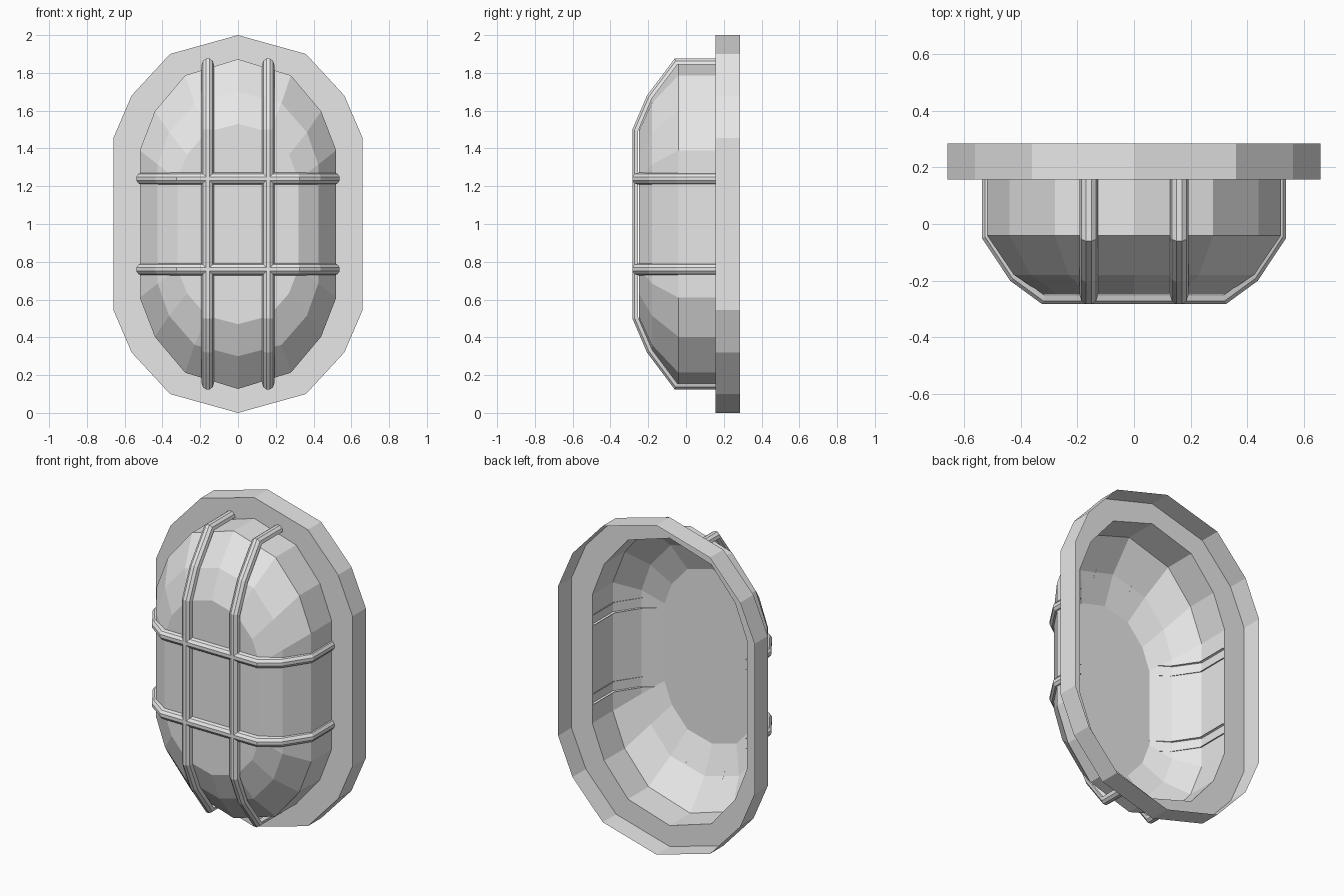
import bpy
import bmesh
from math import sin, cos, pi
from mathutils import Vector

cube = bpy.data.objects.get("Cube")
if cube:
    bpy.data.objects.remove(cube)

BACK, PLATE = 0.285, 0.157

grey = bpy.data.materials.new("light_grey")
grey.use_nodes = True
grey.diffuse_color = (0.8, 0.8, 0.8, 1)
grey.node_tree.nodes["Principled BSDF"].inputs["Base Color"].default_value = (0.8, 0.8, 0.8, 1)


def outline(quarter, y):
    """Mirror a quarter outline (x, height above middle) into a full loop."""
    right = quarter + [(x, -z) for x, z in reversed(quarter)]
    left = [(-x, z) for x, z in reversed(right[1:-1])]
    return [Vector((x, y, 1 + z)) for x, z in right + left]


def loft(name, rings, closed=True, cap_last=False):
    """Skin a list of equal-length point rings."""
    bm = bmesh.new()
    loops = [[bm.verts.new(p) for p in ring] for ring in rings]
    n = len(rings[0])
    for a, b in zip(loops, loops[1:]):
        for i in range(n if closed else n - 1):
            j = (i + 1) % n
            bm.faces.new((a[i], a[j], b[j], b[i]))
    if cap_last:
        bm.faces.new(loops[-1])
    bmesh.ops.recalc_face_normals(bm, faces=bm.faces[:])
    # Open sheets: make the first strip face away from the middle
    bm.faces.ensure_lookup_table()
    f = bm.faces[0]
    if f.normal.dot(f.calc_center_median() - Vector((0, BACK, 1))) < 0:
        bmesh.ops.reverse_faces(bm, faces=bm.faces[:])
    mesh = bpy.data.meshes.new(name)
    bm.to_mesh(mesh)
    bm.free()
    mesh.materials.append(grey)
    obj = bpy.data.objects.new(name, mesh)
    bpy.context.collection.objects.link(obj)
    return obj


# Quarter outlines, from the top centre round to the straight side
rim = [(0, 1.0), (0.36, 0.9), (0.563, 0.68), (0.66, 0.455)]
dome = [(0, 0.873), (0.28, 0.787), (0.44, 0.597), (0.52, 0.39)]
shoulder = [(0, 0.70), (0.23, 0.64), (0.365, 0.485), (0.425, 0.315)]
lens = [(0, 0.53), (0.165, 0.487), (0.27, 0.367), (0.32, 0.235)]

# Backing flange: thin rim wall and front plate, open behind
loft("flange", [outline(rim, BACK), outline(rim, PLATE), outline(dome, PLATE)])

# Hollow faceted cover
loft("cover", [outline(dome, PLATE), outline(dome, -0.04),
               outline(shoulder, -0.18), outline(lens, -0.25)], cap_last=True)


def guard_bar(name, half_path, place, radius=0.032, sides=5):
    """Sweep a half-round section along a path mirrored about its middle."""
    path = [Vector(p) for p in half_path]
    path += [Vector((-p.x, p.y)) for p in reversed(path)]
    dirs = [(b - a).normalized() for a, b in zip(path, path[1:])]
    rings = []
    for i, p in enumerate(path):
        before, after = dirs[max(i - 1, 0)], dirs[min(i, len(dirs) - 1)]
        t = (before + after).normalized()
        out = Vector((-t.y, t.x)) / t.dot(after)
        if out.dot(p) < 0:
            out = -out
        ring = []
        for k in range(sides + 1):
            a = pi * k / sides
            q = p + out * radius * sin(a)
            ring.append(place(q.x, q.y, radius * cos(a)))
        rings.append(ring)
    obj = loft(name, rings, closed=False)
    return obj


# Guard bars: two upright, two across
upright = [(0.845, PLATE), (0.845, -0.045), (0.665, -0.18), (0.495, -0.253)]
across = [(0.508, PLATE), (0.508, -0.04), (0.415, -0.18), (0.315, -0.253)]
for side, label in ((1, "left"), (-1, "right")):
    guard_bar("upright_bar_" + label, upright,
              lambda u, y, v: Vector((0.16 * side + v, y, 1 + u)))
for side, label in ((1, "upper"), (-1, "lower")):
    guard_bar("cross_bar_" + label, across,
              lambda u, y, v: Vector((u, y, 1 + 0.24 * side + v)))
